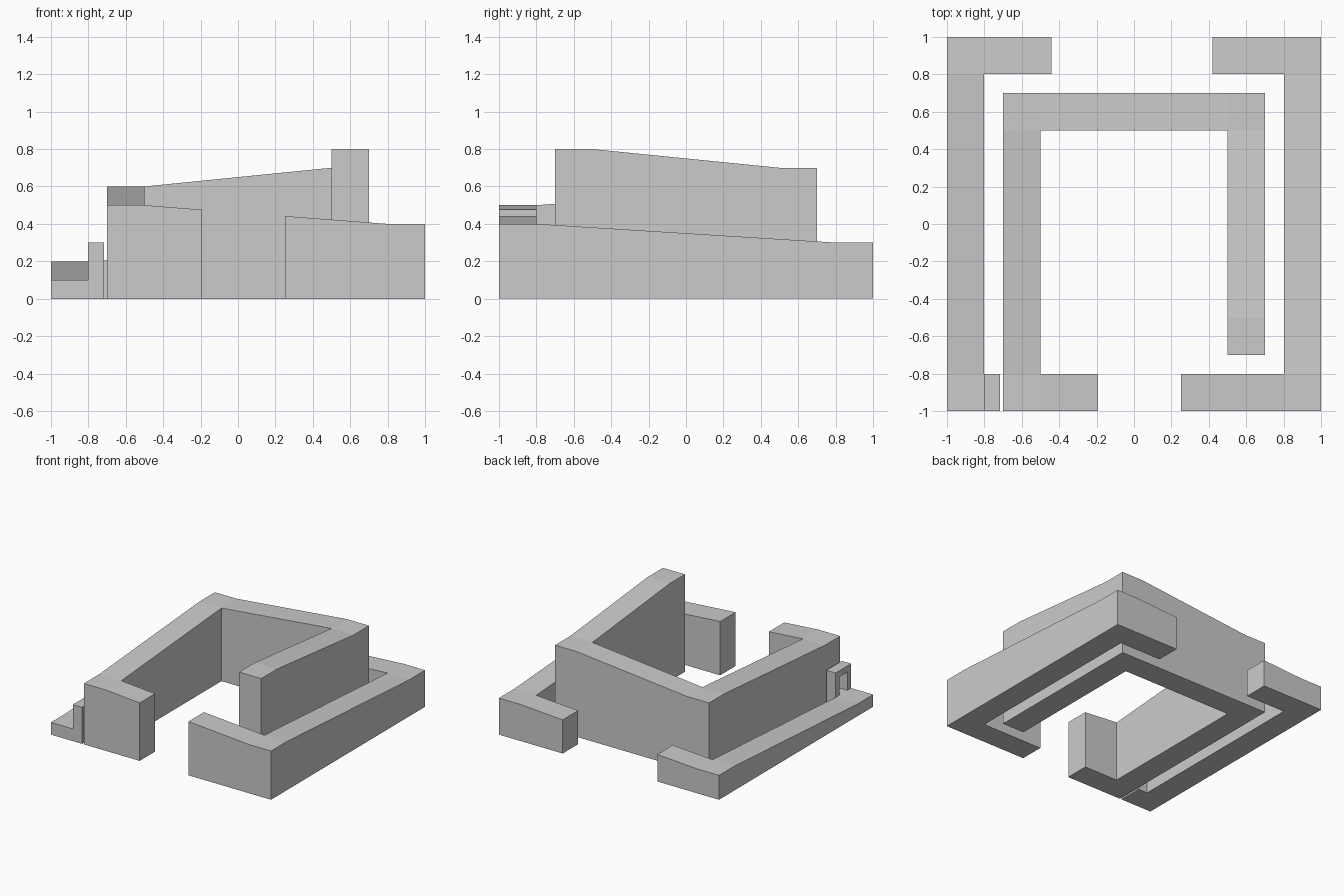
import bpy, bmesh

if "Cube" in bpy.data.objects:
    bpy.data.objects.remove(bpy.data.objects["Cube"])


def ramp_wall(name, strips):
    """Solid wall: each strip is (x0, x1, y0, y1, slope axis, z at low end, z at high end)."""
    bm = bmesh.new()
    for x0, x1, y0, y1, axis, za, zb in strips:
        corners = [(x0, y0), (x1, y0), (x1, y1), (x0, y1)]
        verts = []
        for x, y in corners:
            high = (x == x1) if axis == 'x' else (y == y1)
            verts.append(bm.verts.new((x, y, zb if high else za)))
        bm.faces.new(verts)
    bmesh.ops.remove_doubles(bm, verts=bm.verts[:], dist=0.0005)
    tops = bm.faces[:]
    ext = bmesh.ops.extrude_face_region(bm, geom=tops, use_keep_orig=True)
    for v in ext['geom']:
        if isinstance(v, bmesh.types.BMVert):
            v.co.z = 0
    bmesh.ops.recalc_face_normals(bm, faces=bm.faces[:])
    mesh = bpy.data.meshes.new(name)
    bm.to_mesh(mesh)
    bm.free()
    obj = bpy.data.objects.new(name, mesh)
    bpy.context.collection.objects.link(obj)
    return obj


def box(name, x0, x1, y0, y1, z0, z1):
    bpy.ops.mesh.primitive_cube_add(size=1, location=((x0 + x1) / 2, (y0 + y1) / 2, (z0 + z1) / 2))
    obj = bpy.context.object
    obj.name = name
    obj.scale = (x1 - x0, y1 - y0, z1 - z0)
    return obj


# Outer ring, left side: the lowest part of the spiral
ramp_wall("outer_left_wall", [
    (-1, -0.8, -1, -0.8, 'y', 0.1, 0.1),
    (-1, -0.8, -0.8, 0.8, 'y', 0.1, 0.2),
    (-1, -0.8, 0.8, 1, 'x', 0.2, 0.2),
    (-0.8, -0.44, 0.8, 1, 'x', 0.2, 0.2225),
])

# Outer ring, right side: from the back gap round to the front gap
ramp_wall("outer_right_wall", [
    (0.42, 0.8, 0.8, 1, 'x', 0.276, 0.3),
    (0.8, 1, 0.8, 1, 'x', 0.3, 0.3),
    (0.8, 1, -0.8, 0.8, 'y', 0.4, 0.3),
    (0.8, 1, -1, -0.8, 'y', 0.4, 0.4),
    (0.25, 0.8, -1, -0.8, 'x', 0.442, 0.4),
])

# Inner ring: from the front gap up to the highest end
ramp_wall("inner_wall", [
    (-0.5, -0.193, -1, -0.8, 'x', 0.5, 0.476),
    (-0.7, -0.5, -1, -0.8, 'x', 0.5, 0.5),
    (-0.7, -0.5, -0.8, 0.5, 'y', 0.5, 0.6),
    (-0.7, -0.5, 0.5, 0.7, 'x', 0.6, 0.6),
    (-0.5, 0.5, 0.5, 0.7, 'x', 0.6, 0.7),
    (0.5, 0.7, 0.5, 0.7, 'x', 0.7, 0.7),
    (0.5, 0.7, -0.5, 0.5, 'y', 0.8, 0.7),
    (0.5, 0.7, -0.7, -0.5, 'y', 0.8, 0.8),
])

# Small doorway block at the foot of the ramp
door = box("doorway_block", -0.8, -0.716, -1, -0.8, 0, 0.3)
cutter = box("doorway_cutter", -0.85, -0.65, -0.95, -0.85, 0.1, 0.25)
cutter.hide_render = True
cutter.hide_set(True)
mod = door.modifiers.new("opening", 'BOOLEAN')
mod.operation = 'DIFFERENCE'
mod.solver = 'EXACT'
mod.object = cutter
